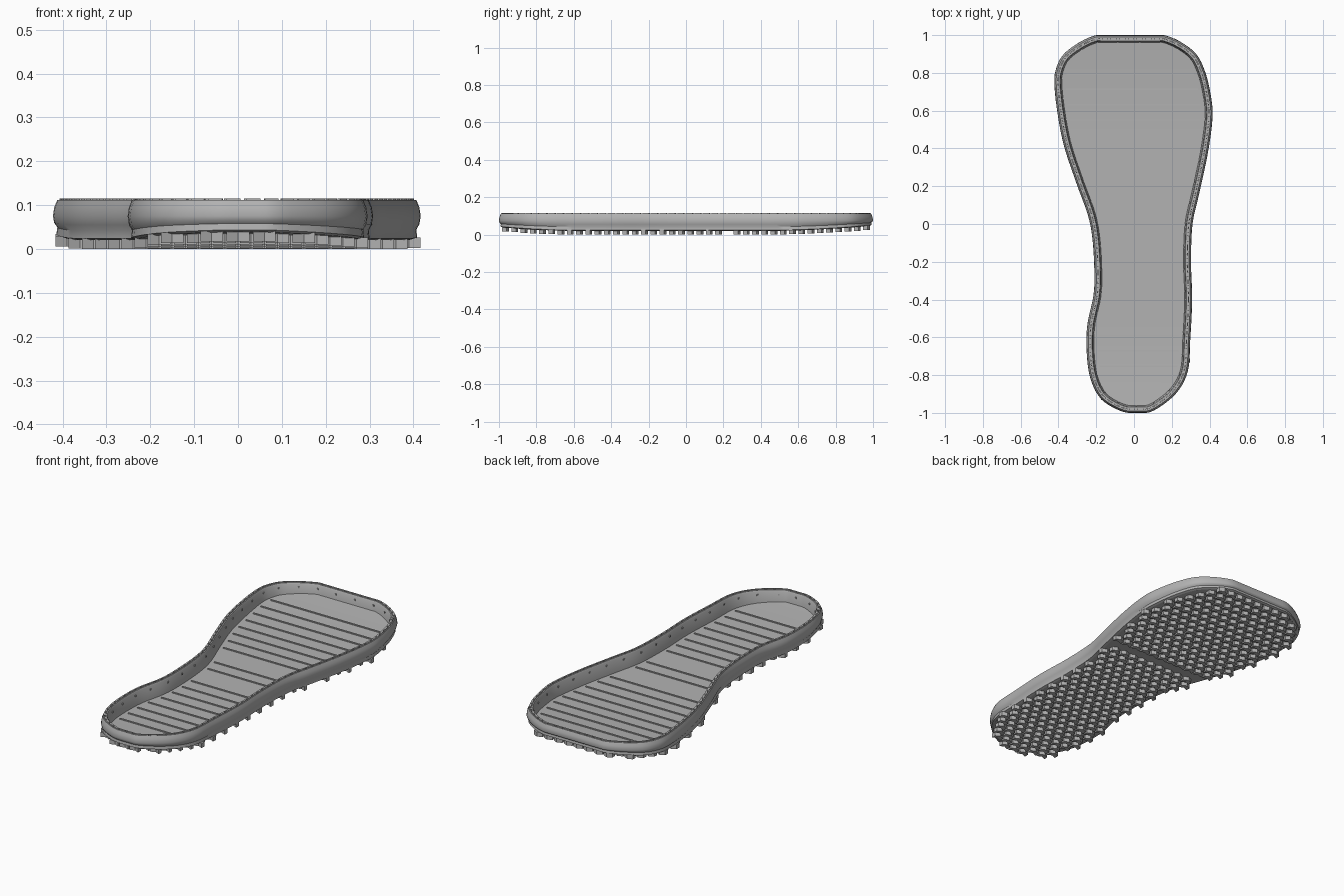
import bpy, bmesh, math
from mathutils import Vector

if "Cube" in bpy.data.objects:
    bpy.data.objects.remove(bpy.data.objects["Cube"])

grey = bpy.data.materials.new("rubber grey")
grey.diffuse_color = (0.45, 0.45, 0.45, 1)
grey.use_nodes = True
grey.node_tree.nodes["Principled BSDF"].inputs["Base Color"].default_value = grey.diffuse_color

# Sole outline, clockwise from the toe
KEYS = [(-.20, 1), (-.02, 1), (.16, 1), (.31, .92), (.375, .81), (.41, .66), (.415, .55),
        (.39, .37), (.345, .16), (.31, 0), (.302, -.2), (.308, -.4), (.298, -.61),
        (.285, -.78), (.22, -.90), (.10, -.99), (.015, -1), (-.07, -.99), (-.18, -.92),
        (-.24, -.78), (-.25, -.56), (-.215, -.38), (-.21, -.25), (-.22, -.08), (-.245, .05),
        (-.31, .23), (-.38, .45), (-.42, .71), (-.41, .83), (-.35, .92)]


def spline(keys, steps=5):
    pts, n = [], len(keys)
    for i in range(n):
        a, b, c, d = (Vector(keys[(i + k) % n]) for k in (-1, 0, 1, 2))
        for s in range(steps):
            t = s / steps
            p = .5 * (2 * b + (c - a) * t + (2 * a - 5 * b + 4 * c - d) * t * t
                      + (3 * b - a - 3 * c + d) * t ** 3)
            pts.append(Vector((p.x, max(-1, min(1, p.y)))))
    return pts


OUT = spline(KEYS)
N = len(OUT)
TAN = [(OUT[(i + 1) % N] - OUT[i - 1]).normalized() for i in range(N)]
INW = [Vector((t.y, -t.x)) for t in TAN]          # inward direction


def ring(inset):
    return [p + n * inset for p, n in zip(OUT, INW)]


def span(y, poly):
    xs = []
    for i, b in enumerate(poly):
        a = poly[i - 1]
        if (a.y - y) * (b.y - y) <= 0 and abs(a.y - b.y) > 1e-7:
            xs.append(a.x + (b.x - a.x) * (y - a.y) / (b.y - a.y))
    return (min(xs), max(xs)) if len(xs) > 1 else None


def lift(y):
    """Upward curl of the underside at toe and heel."""
    if y > .4:
        return .028 * ((y - .4) / .6) ** 2
    if y < -.55:
        return .02 * ((-y - .55) / .45) ** 2
    return 0


def finish(name, bm, smooth=False):
    bmesh.ops.recalc_face_normals(bm, faces=bm.faces)
    me = bpy.data.meshes.new(name)
    bm.to_mesh(me)
    bm.free()
    me.materials.append(grey)
    ob = bpy.data.objects.new(name, me)
    bpy.context.collection.objects.link(ob)
    if smooth:
        bpy.ops.object.select_all(action='DESELECT')
        ob.select_set(True)
        bpy.context.view_layer.objects.active = ob
        bpy.ops.object.shade_smooth_by_angle(angle=math.radians(35))
    return ob


def prism(bm, pts, z0, z1):
    """Extrude a flat outline between two heights."""
    lo = [bm.verts.new((x, y, z0)) for x, y in pts]
    hi = [bm.verts.new((x, y, z1)) for x, y in pts]
    bm.faces.new(lo[::-1])
    bm.faces.new(hi)
    for i in range(len(pts)):
        bm.faces.new((lo[i - 1], lo[i], hi[i], hi[i - 1]))


def block(bm, c, t, length, width, z0, z1):
    n = Vector((t.y, -t.x))
    pts = [c + t * (sx * length / 2) + n * (sy * width / 2)
           for sx, sy in ((-1, -1), (1, -1), (1, 1), (-1, 1))]
    prism(bm, [(p.x, p.y) for p in pts], z0, z1)


# Bulging side wall with a stitch groove in its rim: (inset, height)
PROFILE = [(.02, .02), (.008, .024), (.010, .042), (.003, .055), (0, .075), (.003, .095),
           (.010, .112), (.015, .112), (.015, .106), (.024, .106), (.024, .112),
           (.030, .112), (.034, .105), (.040, .034)]
bm = bmesh.new()
rows = []
for inset, z in PROFILE:
    rows.append([bm.verts.new((p.x, p.y, z + lift(p.y) * max(0, min(1, (.075 - z) / .04))))
                 for p in ring(inset)])
for a, b in zip(rows, rows[1:] + rows[:1]):
    for i in range(N):
        bm.faces.new((a[i - 1], a[i], b[i], b[i - 1]))
finish("side_wall", bm, True)

# Floor slab, lofted from heel to toe
bm = bmesh.new()
base, loops = ring(.02), []
for k in range(81):
    y = -.972 + 1.944 * k / 80
    x0, x1 = span(y, base)
    z = lift(y)
    loops.append([bm.verts.new(v) for v in ((x0, y, z + .02), (x1, y, z + .02),
                                            (x1, y, z + .036), (x0, y, z + .036))])
for a, b in zip(loops, loops[1:]):
    for i in range(4):
        bm.faces.new((a[i - 1], a[i], b[i], b[i - 1]))
bm.faces.new(loops[0])
bm.faces.new(loops[-1])
finish("floor", bm, True)

# Thin cross ribs on the floor
bm = bmesh.new()
inner = ring(.06)
for k in range(20):
    y = .795 - .0815 * k
    if k in (8, 11):
        continue
    x0, x1 = span(y, inner)
    z = lift(y) + .03
    block(bm, Vector(((x0 + x1) / 2, y)), Vector((1, 0)), x1 - x0, .008, z, z + .011)
finish("floor_ribs", bm)


def walk(pitch):
    """Evenly spaced outline positions with direction and inward normal."""
    dist = 0
    for i in range(N):
        a, b = OUT[i], OUT[(i + 1) % N]
        seg = (b - a).length
        while dist < seg:
            f = dist / seg
            t = TAN[i].lerp(TAN[(i + 1) % N], f).normalized()
            yield a.lerp(b, f), t, Vector((t.y, -t.x))
            dist += pitch
        dist -= seg


# Stitches lying in the rim groove
bm = bmesh.new()
for p, t, n in walk(.046):
    block(bm, p + n * .0195, t, .032, .007, .104, .115)
finish("rim_stitches", bm)

# Small pegs around the inside of the wall
bm = bmesh.new()
for p, t, n in walk(.115):
    block(bm, p + n * .036, t, .008, .008, .085, .093)
finish("inner_pegs", bm)

# Chevron tread lugs, leaving two cross channels clear
bm = bmesh.new()
edge = ring(.008)
W, D, BAR = .026, .012, .024
for r in range(40):
    y = -.965 + .0495 * r
    s = span(y, edge)
    if not s or min(abs(y), abs(y - .23)) < .022:
        continue
    z = lift(y)
    for c in range(-8, 9):
        x = c * .06 + (.03 if r % 2 else 0)
        if x - W < s[0] - .012 or x + W > s[1] + .012:
            continue
        prism(bm, [(x - W, y - BAR / 2 - D / 2), (x, y - BAR / 2 + D / 2),
                   (x + W, y - BAR / 2 - D / 2), (x + W, y + BAR / 2 - D / 2),
                   (x, y + BAR / 2 + D / 2), (x - W, y + BAR / 2 - D / 2)], z, z + .024)
finish("tread_lugs", bm)
